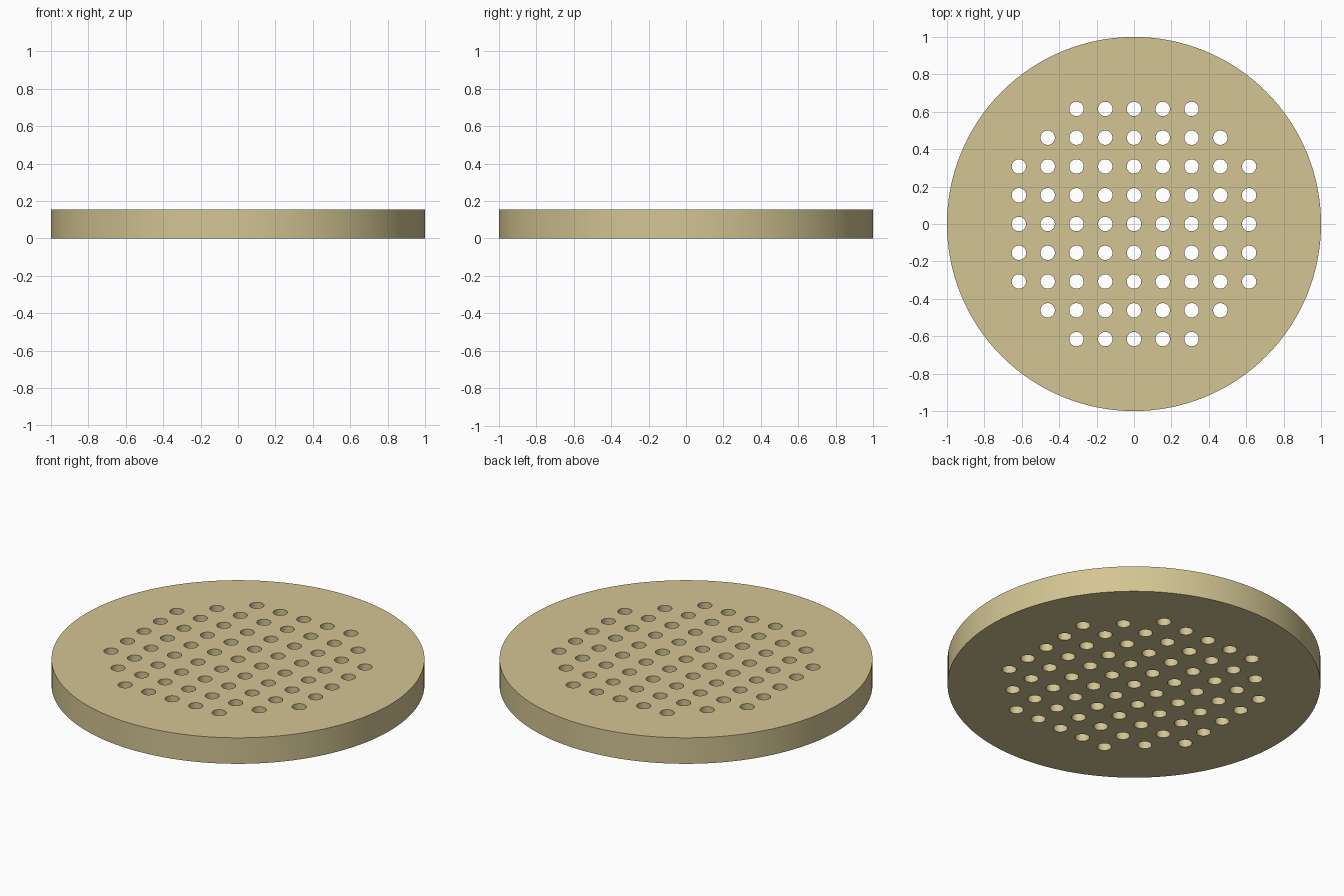
import bpy, bmesh
from mathutils import Matrix

if "Cube" in bpy.data.objects:
    bpy.data.objects.remove(bpy.data.objects["Cube"])

UNIT = 1 / 13            # the plate is 26 units across
HEIGHT = 2 * UNIT
PITCH = 2 * UNIT
HOLE_R = 0.5 * UNIT


def add_cylinder(bm, x, y, z, radius, depth, sides):
    bmesh.ops.create_cone(bm, cap_ends=True, segments=sides, radius1=radius,
                          radius2=radius, depth=depth,
                          matrix=Matrix.Translation((x, y, z)))


def make_object(name, bm):
    mesh = bpy.data.meshes.new(name)
    bm.to_mesh(mesh)
    bm.free()
    obj = bpy.data.objects.new(name, mesh)
    bpy.context.collection.objects.link(obj)
    return obj


# Round plate
bm = bmesh.new()
add_cylinder(bm, 0, 0, HEIGHT / 2, 1, HEIGHT, 128)
plate = make_object("perforated_plate", bm)

# Square grid of through holes, trimmed to a circle
bm = bmesh.new()
for i in range(-4, 5):
    for j in range(-4, 5):
        if i * i + j * j <= 20:
            add_cylinder(bm, i * PITCH, j * PITCH, HEIGHT / 2, HOLE_R, HEIGHT * 2, 32)
cutter = make_object("hole_cutter", bm)
cutter.hide_render = True

# Cut the holes and remove the cutter
mod = plate.modifiers.new("holes", 'BOOLEAN')
mod.operation = 'DIFFERENCE'
mod.solver = 'EXACT'
mod.object = cutter
bpy.context.view_layer.objects.active = plate
plate.select_set(True)
bpy.ops.object.modifier_apply(modifier=mod.name)
bpy.data.objects.remove(cutter)
bpy.ops.object.shade_smooth_by_angle()

# Sand colour
mat = bpy.data.materials.new("sand")
mat.diffuse_color = (0.65, 0.56, 0.29, 1)
mat.use_nodes = True
mat.node_tree.nodes["Principled BSDF"].inputs["Base Color"].default_value = mat.diffuse_color
plate.data.materials.clear()
plate.data.materials.append(mat)
